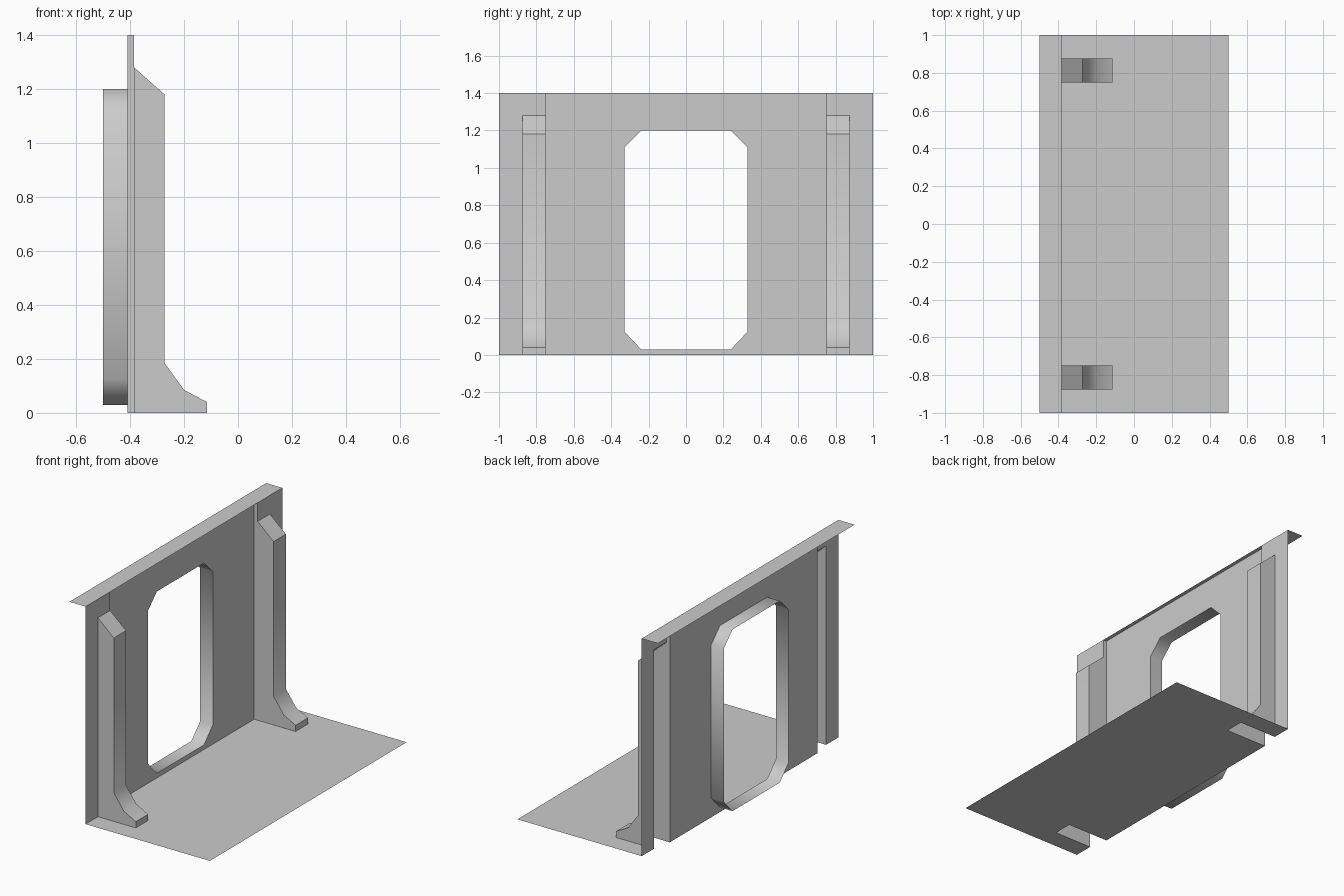
import bpy
import math
from mathutils import Vector

cube = bpy.data.objects.get("Cube")
if cube:
    bpy.data.objects.remove(cube, do_unlink=True)

grey = bpy.data.materials.new("plain grey")
grey.use_nodes = True
colour = (0.6, 0.6, 0.6, 1)
grey.diffuse_color = colour
grey.node_tree.nodes["Principled BSDF"].inputs["Base Color"].default_value = colour

# Key planes and heights
BACK, WALL, STEP, FRONT = -0.5, -0.41, -0.385, 0.5
INNER, OUTER, END = 0.75, 0.875, 1.0
TOP = 1.4


def sheet(name, faces):
    """Thin surface from (corner points, facing direction) pairs, mirrored across y."""
    index, polys = {}, []
    for points, facing in faces:
        normal = Vector()
        for a, b in zip(points, points[1:] + points[:1]):
            normal += Vector(a).cross(Vector(b))
        if normal.dot(Vector(facing)) < 0:
            points = points[::-1]
        polys.append([index.setdefault(p, len(index)) for p in points])
    mesh = bpy.data.meshes.new(name)
    mesh.from_pydata(list(index), [], polys)
    mesh.materials.append(grey)
    obj = bpy.data.objects.new(name, mesh)
    bpy.context.collection.objects.link(obj)
    mirror = obj.modifiers.new("Mirror", "MIRROR")
    mirror.use_axis = (False, True, False)
    bpy.ops.object.select_all(action="DESELECT")
    obj.select_set(True)
    bpy.context.view_layer.objects.active = obj
    bpy.ops.object.shade_smooth_by_angle(angle=math.radians(47))
    return obj


def at_x(x, pts):
    return [(x, y, z) for y, z in pts]


def at_y(y, pts):
    return [(x, y, z) for x, z in pts]


def at_z(z, pts):
    return [(x, y, z) for x, y in pts]


# Floor with notches under the hollow pillars
floor = [(WALL, 0), (FRONT, 0), (FRONT, END), (STEP, END), (STEP, OUTER),
         (-0.115, OUTER), (-0.115, INNER), (WALL, INNER)]
sheet("floor", [(at_z(0, floor), (0, 0, 1))])

# Main wall around the doorway
opening = [(0, 1.2), (0.24, 1.2), (0.33, 1.11), (0.33, 0.125), (0.24, 0.03), (0, 0.03)]
main = [(0, 0), (INNER, 0), (INNER, TOP), (0, TOP)] + opening
sheet("main_wall", [(at_x(WALL, main), (1, 0, 0))])

# Door reveal running back from the opening
reveal = []
for a, b in zip(opening, opening[1:]):
    mid = Vector((0, (a[0] + b[0]) / 2, (a[1] + b[1]) / 2))
    reveal.append((at_x(WALL, [a, b]) + at_x(BACK, [b, a]), Vector((0, 0, 0.6)) - mid))
sheet("door_reveal", reveal)

# Raised wall ends beside and above the pillars
ends = [(OUTER, 0), (END, 0), (END, TOP), (INNER, TOP), (INNER, 1.28), (OUTER, 1.28)]
sheet("end_wall", [(at_x(STEP, ends), (1, 0, 0))])

# Hollow pillars with a flared foot, open at the back and bottom
profile = [(STEP, 1.28), (-0.272, 1.18), (-0.272, 0.185), (-0.2, 0.085),
           (-0.115, 0.04), (-0.115, 0)]
pillar = [(at_y(OUTER, profile + [(STEP, 0)]), (0, 1, 0)),
          (at_y(INNER, [(WALL, TOP), (STEP, TOP)] + profile + [(WALL, 0)]), (0, -1, 0))]
for a, b in zip(profile, profile[1:]):
    pillar.append((at_y(INNER, [a, b]) + at_y(OUTER, [b, a]), (1, 0, 0.1)))
sheet("pillar", pillar)

# Top ledge
ledge = [(BACK, 0), (STEP, 0), (STEP, END), (BACK, END)]
sheet("top_ledge", [(at_z(TOP, ledge), (0, 0, 1))])
